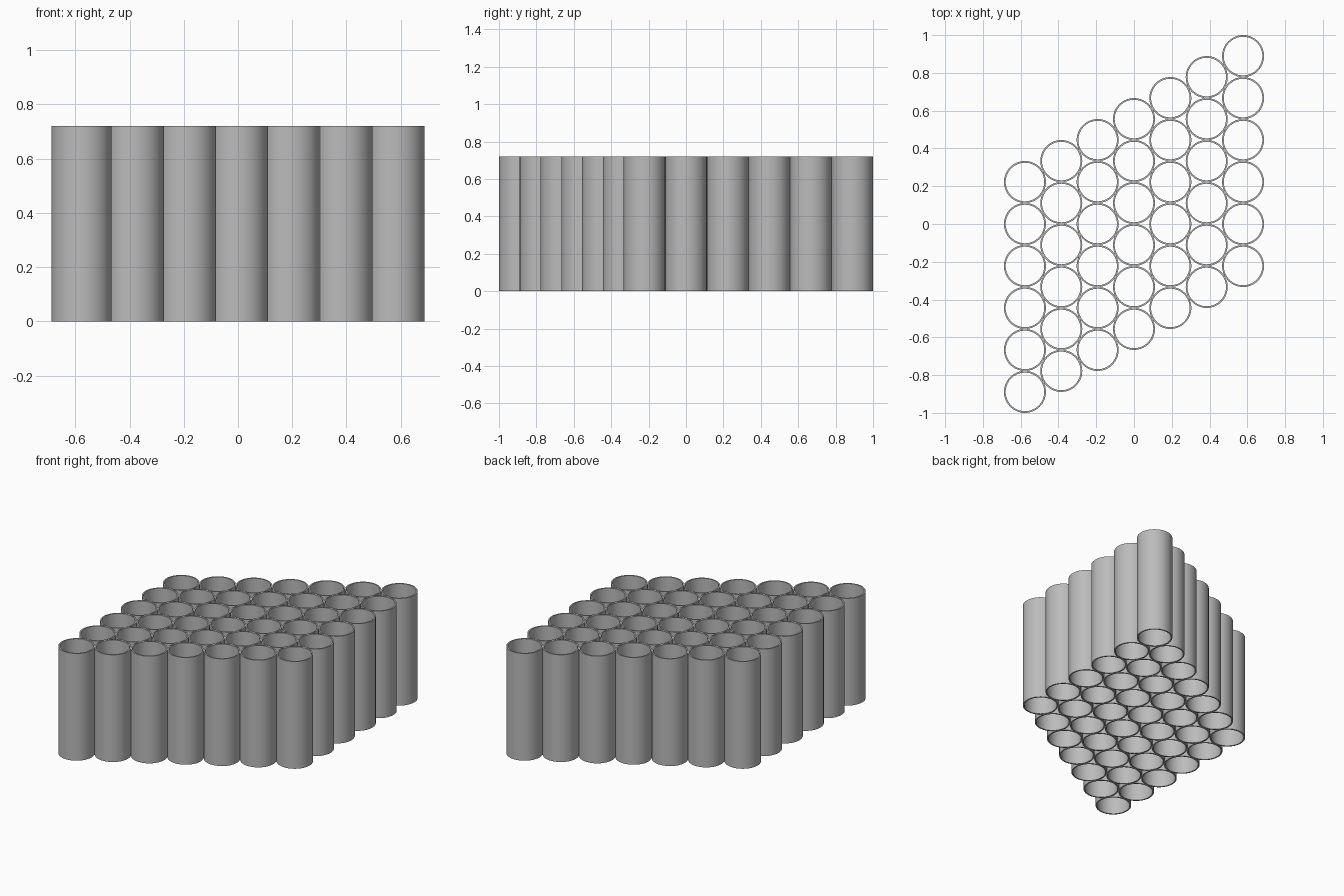
import bpy
import bmesh
from math import cos, sin, pi, sqrt

if "Cube" in bpy.data.objects:
    bpy.data.objects.remove(bpy.data.objects["Cube"], do_unlink=True)

COLUMNS, PER_COLUMN = 7, 6
PITCH = 2 / 9            # touching tubes: pitch equals diameter
RADIUS = PITCH / 2
WALL = 0.009
HEIGHT = 0.72
SIDES = 64

grey = bpy.data.materials.new("plain grey")
grey.use_nodes = True
grey.diffuse_color = (0.5, 0.5, 0.5, 1)
grey.node_tree.nodes["Principled BSDF"].inputs["Base Color"].default_value = (0.5, 0.5, 0.5, 1)


def tube_mesh():
    """Open tube made by joining four rings in a closed loop."""
    bm = bmesh.new()
    profile = [(RADIUS, 0), (RADIUS, HEIGHT), (RADIUS - WALL, HEIGHT), (RADIUS - WALL, 0)]
    rings = [[bm.verts.new((r * cos(2 * pi * i / SIDES), r * sin(2 * pi * i / SIDES), z))
              for i in range(SIDES)] for r, z in profile]
    for k, ring in enumerate(rings):
        upper = rings[(k + 1) % len(rings)]
        for i in range(SIDES):
            j = (i + 1) % SIDES
            bm.faces.new((ring[i], ring[j], upper[j], upper[i]))
    bmesh.ops.recalc_face_normals(bm, faces=bm.faces)
    mesh = bpy.data.meshes.new("tube")
    bm.to_mesh(mesh)
    bm.free()
    mesh.materials.append(grey)
    return mesh


# Smooth the shared tube mesh once, keeping the rims sharp
mesh = tube_mesh()
mesh.shade_smooth()
mesh.set_sharp_from_angle(angle=pi / 6)

# Staggered rows of tubes, each column shifted back by half a pitch
for c in range(COLUMNS):
    x = (c - (COLUMNS - 1) / 2) * PITCH * sqrt(3) / 2
    for r in range(PER_COLUMN):
        y = (r - (PER_COLUMN - 1) / 2 + (c - (COLUMNS - 1) / 2) / 2) * PITCH
        tube = bpy.data.objects.new(f"tube_{c + 1}_{r + 1}", mesh)
        tube.location = (x, y, 0)
        bpy.context.collection.objects.link(tube)
